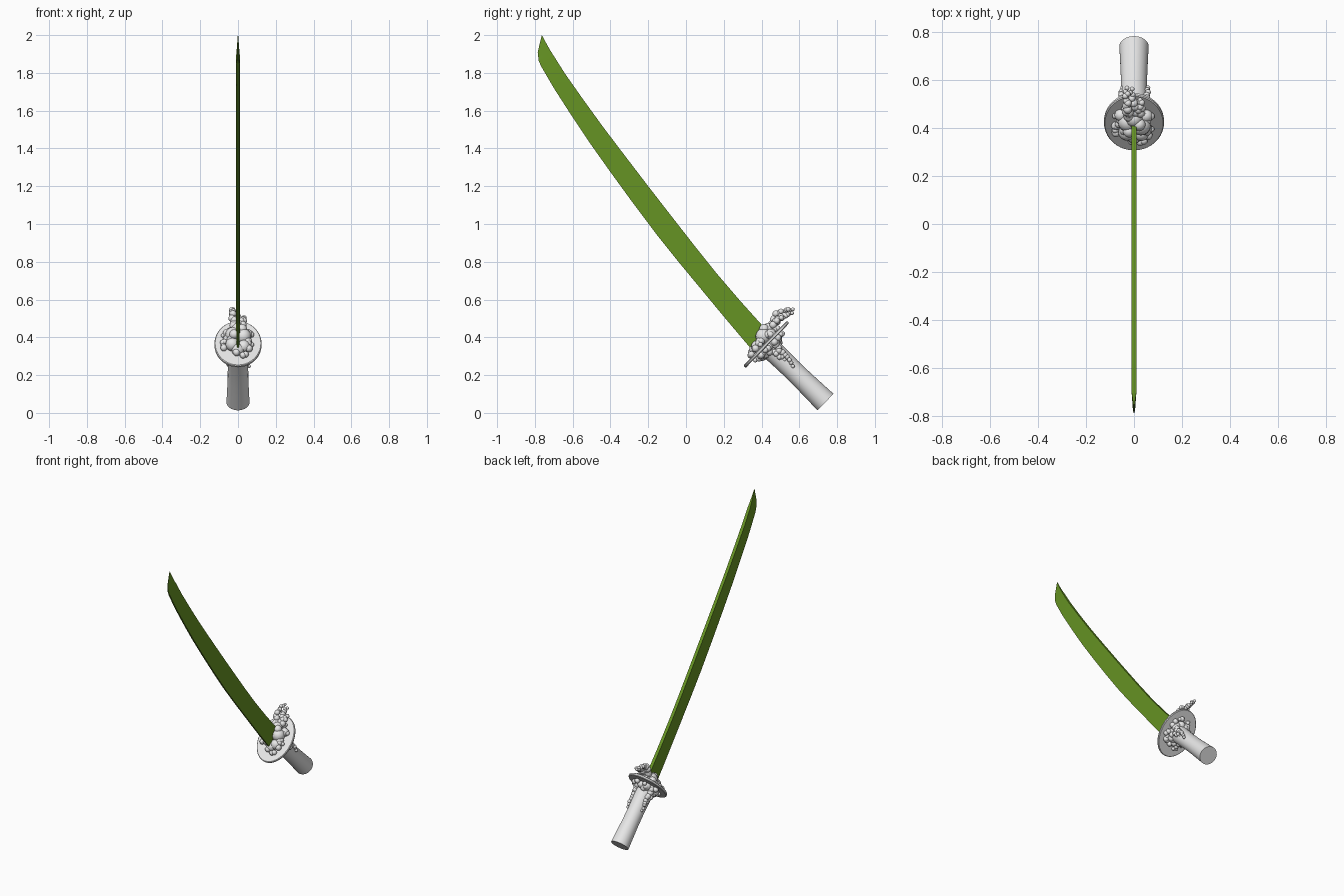
import bpy, bmesh, math, random
from mathutils import Vector, Matrix

if "Cube" in bpy.data.objects:
    bpy.data.objects.remove(bpy.data.objects["Cube"])

random.seed(4)
X = Vector((1, 0, 0))
A = Vector((0, -0.716, 0.698)).normalized()   # handle axis, towards the blade
U = A.cross(X).normalized()                   # across the guard, towards the blade spine
if U.z < 0:
    U = -U
GUARD = Vector((0, 0.425, 0.363))


def material(name, rgb):
    m = bpy.data.materials.new(name)
    m.diffuse_color = (*rgb, 1)
    m.use_nodes = True
    m.node_tree.nodes["Principled BSDF"].inputs["Base Color"].default_value = m.diffuse_color
    return m


grey = material("pale_grey", (0.8, 0.8, 0.8))
green = material("blade_green", (0.135, 0.30, 0.017))


def local(x, u, a):
    return GUARD + X * x + U * u + A * a


def finish(name, bm, mat, smooth=None):
    bmesh.ops.recalc_face_normals(bm, faces=bm.faces)
    me = bpy.data.meshes.new(name)
    bm.to_mesh(me)
    bm.free()
    ob = bpy.data.objects.new(name, me)
    bpy.context.collection.objects.link(ob)
    me.materials.append(mat)
    if smooth:
        bpy.ops.object.select_all(action='DESELECT')
        ob.select_set(True)
        bpy.context.view_layer.objects.active = ob
        bpy.ops.object.shade_smooth_by_angle(angle=math.radians(smooth))
    return ob


def skin(bm, rings):
    """Bridge equal rings of points and cap both ends."""
    vs = [[bm.verts.new(p) for p in r] for r in rings]
    n = len(vs[0])
    for r, s in zip(vs, vs[1:]):
        for i in range(n):
            bm.faces.new((r[i], r[(i + 1) % n], s[(i + 1) % n], s[i]))
    bm.faces.new(vs[0])
    bm.faces.new(vs[-1])


def ring(rx, ru, a, n=40):
    return [local(rx * math.cos(t), ru * math.sin(t), a)
            for t in (2 * math.pi * i / n for i in range(n))]


# Handle: round grip with a slight waist
bm = bmesh.new()
skin(bm, [ring(r, r, a) for a, r in
          ((-0.438, 0.061), (-0.36, 0.058), (-0.27, 0.055), (-0.18, 0.054), (-0.09, 0.056), (0, 0.06))])
finish("handle", bm, grey, 35)

# Guard: thin oval disc
bm = bmesh.new()
skin(bm, [ring(0.121, 0.161, -0.009), ring(0.125, 0.165, -0.005),
          ring(0.125, 0.165, 0.005), ring(0.121, 0.161, 0.009)])
finish("guard", bm, grey, 35)

# Blade: (edge y, edge z, spine y, spine z, spine half width, edge half width)
stations = [
    (0.347, 0.336, 0.42, 0.445, .011, .006), (0.20, 0.51, 0.285, 0.595, .011, .006),
    (0.08, 0.655, 0.165, 0.735, .011, .006), (-0.04, 0.80, 0.045, 0.885, .011, .006),
    (-0.16, 0.95, -0.08, 1.045, .011, .006), (-0.28, 1.11, -0.20, 1.20, .011, .006),
    (-0.40, 1.275, -0.33, 1.37, .011, .006), (-0.51, 1.43, -0.44, 1.515, .011, .006),
    (-0.61, 1.58, -0.545, 1.66, .011, .006), (-0.70, 1.72, -0.64, 1.795, .011, .006),
    (-0.767, 1.835, -0.70, 1.89, .010, .005), (-0.780, 1.865, -0.719, 1.92, .007, .003),
    (-0.785, 1.91, -0.735, 1.948, .005, .002), (-0.764, 1.998, -0.763, 2.0, .001, .001)]
bm = bmesh.new()
skin(bm, [[(-e, ey, ez), (e, ey, ez), (s, sy, sz), (-s, sy, sz)]
          for ey, ez, sy, sz, s, e in stations])
finish("blade", bm, green, 30)


# Bubble growth around the guard
def ball(bm, p, r):
    seg = (16, 10) if r > 0.025 else (12, 8)
    bmesh.ops.create_uvsphere(bm, u_segments=seg[0], v_segments=seg[1], radius=r,
                              matrix=Matrix.Translation(p))


def scatter(bm, count, side):
    for i in range(count):
        d = random.uniform(0.2, 1) ** 0.7
        t = random.uniform(0, 2 * math.pi)
        r = random.uniform(0.011, 0.018) + 0.012 * (1 - d)
        h = 0.009 + r * 0.5 + 0.035 * (1 - d)
        ball(bm, local(0.088 * d * math.cos(t), 0.11 * d * math.sin(t), side * h), r)


def chain(bm, points, r0, r1, count):
    pts = [Vector(p) for p in points]
    for i in range(count):
        f = i / (count - 1)
        k = min(int(f * (len(pts) - 1)), len(pts) - 2)
        p = pts[k].lerp(pts[k + 1], f * (len(pts) - 1) - k)
        j = Vector([random.uniform(-0.006, 0.006) for _ in range(3)])
        ball(bm, p + j, r0 + (r1 - r0) * f)


# Blade side: large core bubbles and small ones around them
bm = bmesh.new()
for x, u, a, r in ((-.025, .035, .035, .042), (.028, .02, .04, .042), (-.03, -.03, .03, .036),
                   (.03, -.04, .025, .034), (0, .065, .045, .036), (0, -.06, .02, .034),
                   (.05, .055, .02, .028), (-.055, .06, .02, .026), (-.02, .01, .065, .026),
                   (.022, .05, .065, .026), (-.02, .085, .05, .024)):
    ball(bm, local(x, u, a), r)
scatter(bm, 45, 1)
finish("front_bubbles", bm, grey, 60)

# Handle side
bm = bmesh.new()
for i in range(9):
    t = 2 * math.pi * i / 9
    ball(bm, local(.055 * math.cos(t), .06 * math.sin(t), -.022), random.uniform(.02, .03))
scatter(bm, 38, -1)
finish("rear_bubbles", bm, grey, 60)

# Curling strands above the guard and trailing strands along the grip
bm = bmesh.new()
chain(bm, [(-.02, .45, .46), (-.03, .48, .52), (-.03, .515, .54), (-.03, .56, .545)], .022, .010, 13)
chain(bm, [(0, .47, .47), (.0, .50, .505), (-.01, .53, .515), (-.01, .56, .53)], .02, .010, 10)
chain(bm, [(.02, .46, .47), (.03, .49, .50), (.02, .52, .50)], .02, .010, 7)
for s in (-1, 1):
    chain(bm, [local(s * .05, .03, -.02), local(s * .056, .025, -.09), local(s * .052, .02, -.18)],
          .022, .010, 11)
    chain(bm, [local(s * .05, -.02, -.02), local(s * .056, 0, -.08), local(s * .053, .012, -.12)],
          .02, .011, 7)
finish("bubble_strands", bm, grey, 60)
